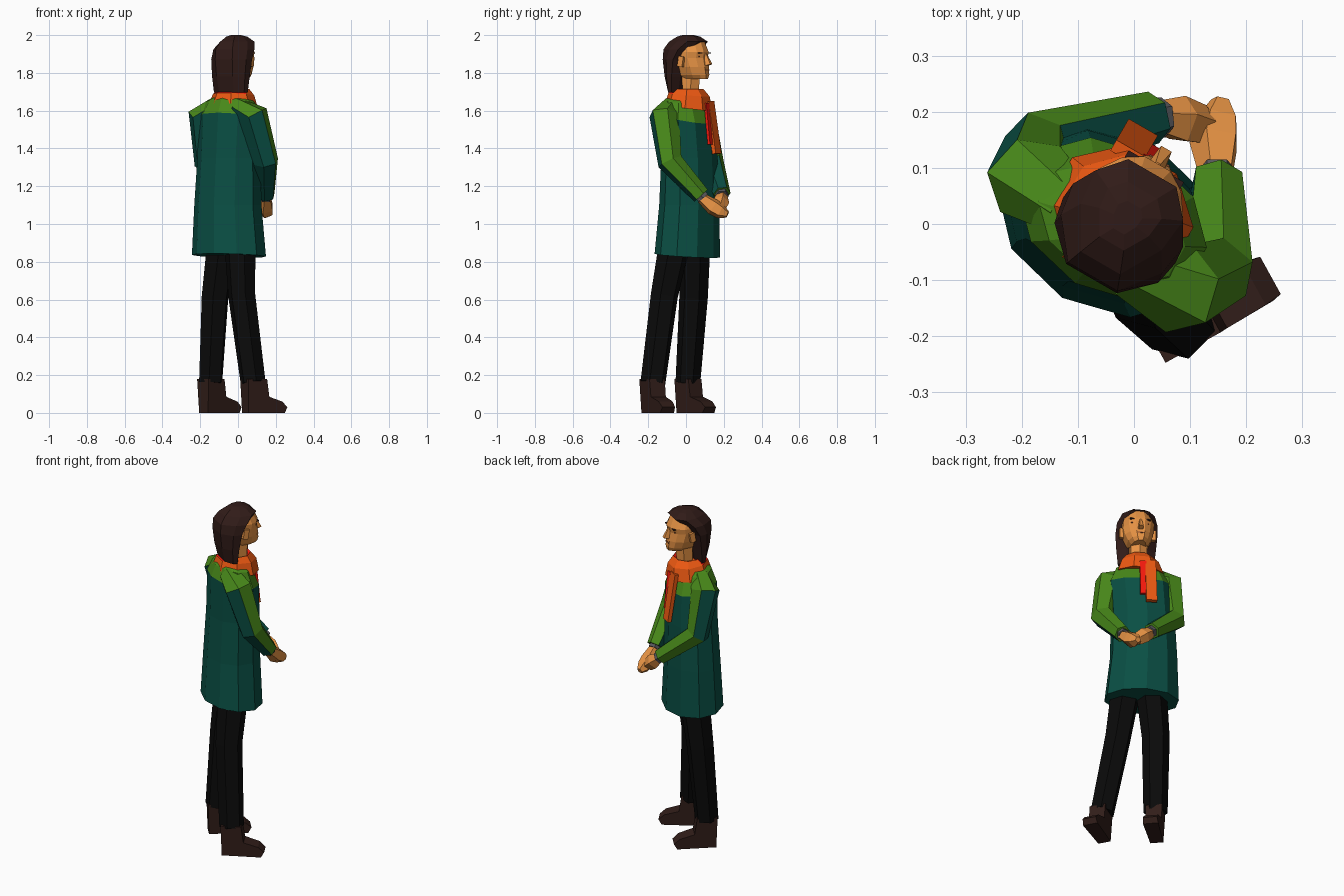
import bpy, bmesh
from math import sin, cos, pi, radians
from mathutils import Vector, Matrix

if "Cube" in bpy.data.objects:
    bpy.data.objects.remove(bpy.data.objects["Cube"])

TURN = Matrix.Rotation(radians(-30), 4, 'Z')   # the body faces back-right


def L(x, y, z):
    return TURN @ Vector((x, y, z))            # body frame: +y forward, +x right hand


def mat(name, r, g, b):
    m = bpy.data.materials.new(name)
    m.diffuse_color = (r, g, b, 1)
    m.use_nodes = True
    m.node_tree.nodes["Principled BSDF"].inputs["Base Color"].default_value = m.diffuse_color
    return m


TEAL = mat("teal", .003, .078, .058)
GREEN = mat("green", .065, .25, .01)
ORANGE = mat("orange", .85, .1, .006)
RED = mat("red", .95, .01, .004)
SKIN = mat("skin", .82, .3, .06)
LIP = mat("dark_skin", .25, .07, .025)
HAIR = mat("hair", .03, .011, .009)
BLACK = mat("black", .003, .003, .003)
BOOT = mat("boot", .032, .013, .01)
GREY = mat("grey", .1, .1, .11)


def loft(name, rings, mats, pick=None):
    """Skin a list of equal-length rings, cap both ends, colour faces by pick()."""
    bm = bmesh.new()
    vs = [[bm.verts.new(p) for p in r] for r in rings]
    n = len(rings[0])
    for a, b in zip(vs, vs[1:]):
        for i in range(n):
            j = (i + 1) % n
            bm.faces.new((a[i], a[j], b[j], b[i]))
    bm.faces.new(vs[0])
    bm.faces.new(vs[-1])
    bmesh.ops.recalc_face_normals(bm, faces=bm.faces)
    if pick:
        for f in bm.faces:
            f.normal_update()
            f.material_index = pick(f.calc_center_median(), f.normal)
    me = bpy.data.meshes.new(name)
    bm.to_mesh(me)
    bm.free()
    for m in mats:
        me.materials.append(m)
    ob = bpy.data.objects.new(name, me)
    bpy.context.collection.objects.link(ob)
    return ob


def tube(name, pts, radii, mats, n=6, pick=None):
    """Faceted limb along a path, with a twist-free frame."""
    P = [Vector(p) for p in pts]
    t = [(P[min(i + 1, len(P) - 1)] - P[max(i - 1, 0)]).normalized() for i in range(len(P))]
    q = t[0].to_track_quat('Z', 'Y')
    rings = []
    for i, (p, r) in enumerate(zip(P, radii)):
        if i:
            q = t[i - 1].rotation_difference(t[i]) @ q
        rings.append([p + q @ Vector((r * cos(2 * pi * k / n), r * sin(2 * pi * k / n), 0))
                      for k in range(n)])
    return loft(name, rings, mats, pick)


def oval(cx, cy, z, a, b, n=10, slope=0):
    """Horizontal ring; slope lowers it toward the front."""
    ring = []
    for k in range(n):
        t = 2 * pi * (k + .5) / n
        ring.append(L(cx + a * cos(t), cy + b * sin(t), z - slope * sin(t)))
    return ring


def box(name, c, size, m, tilt=0):
    """Small block placed in the body frame."""
    c, (sx, sy, sz) = Vector(c), size
    rings = []
    for z in (-sz / 2, sz / 2):
        rings.append([L(*(c + Matrix.Rotation(tilt, 3, 'X') @ Vector((x * sx / 2, y * sy / 2, z))))
                      for x, y in ((-1, -1), (1, -1), (1, 1), (-1, 1))])
    return loft(name, rings, [m])


# Coat with green yoke (last value slopes the ring toward the front)
coat = [(-.045, -.018, .832, .208, .16, .012), (-.055, -.012, 1.1, .188, .148, 0),
        (-.05, -.008, 1.35, .178, .138, 0), (-.038, -.012, 1.56, .18, .132, .03),
        (-.034, -.02, 1.645, .14, .1, .012), (-.032, -.015, 1.68, .085, .075, 0)]
loft("coat", [oval(cx, cy, z, a, b, 10, s) for cx, cy, z, a, b, s in coat], [TEAL, GREEN],
     lambda c, n: int(c.z > 1.56))

# Legs
tube("right_leg", [(.08, -.175, .16), (.02, -.115, .62), (.01, -.06, .9)],
     [.068, .074, .085], [BLACK])
tube("left_leg", [(-.145, .01, .16), (-.122, .04, .61), (-.085, .045, .9)],
     [.066, .076, .085], [BLACK])

# Boots: side profile given as (along, height, half width)
BOOT_PROFILE = [(-.05, 0, .036), (.165, 0, .042), (.183, .03, .038), (.15, .06, .042),
                (.07, .085, .045), (.056, .18, .046), (-.056, .18, .046)]


def boot(name, ox, oy, dx, dy):
    d, o = Vector((dx, dy, 0)).normalized(), Vector((ox, oy, 0))
    side = Vector((-d.y, d.x, 0))
    loft(name, [[o + d * u + side * w * s + Vector((0, 0, z)) for u, z, w in BOOT_PROFILE]
                for s in (-1, 1)], [BOOT])


boot("right_boot", .083, -.18, .87, .48)
boot("left_boot", -.144, .01, .75, .65)


# Sleeves: green toward the back-right, teal elsewhere
def sleeve_colour(c, n):
    return int(c.z > 1.61 or (n.x + n.y) * .7 > .2 and n.z < .6)


tube("right_sleeve", [(-.01, -.075, 1.62), (.08, -.115, 1.575), (.148, -.085, 1.33), (.148, .08, 1.15)],
     [.055, .082, .068, .048], [TEAL, GREEN], 6, sleeve_colour)
tube("left_sleeve", [(-.115, .03, 1.62), (-.185, .08, 1.575), (-.172, .135, 1.33), (.035, .19, 1.16)],
     [.055, .08, .066, .047], [TEAL, GREEN], 6, sleeve_colour)

# Cuffs and clasped hands
tube("right_cuff", [(.148, .07, 1.16), (.148, .092, 1.137)], [.036, .036], [GREY])
tube("left_cuff", [(.02, .187, 1.17), (.052, .19, 1.147)], [.036, .036], [GREY])
tube("right_hand", [(.148, .08, 1.14), (.145, .145, 1.09), (.15, .185, 1.065), (.155, .22, 1.05)],
     [.03, .046, .04, .018], [SKIN], 5)
tube("left_hand", [(.04, .19, 1.15), (.085, .185, 1.115), (.12, .175, 1.085), (.145, .165, 1.065)],
     [.03, .044, .038, .018], [SKIN], 5)

# Scarf collar with red lining, and hanging ends
scarf = [(-.03, .0, 1.62, .135, .125, .02), (-.028, .002, 1.685, .11, .11, .01),
         (-.025, .005, 1.715, .08, .075, 0), (-.025, .008, 1.7, .055, .055, 0)]
loft("scarf_collar", [oval(cx, cy, z, a, b, 8, s) for cx, cy, z, a, b, s in scarf],
     [ORANGE, RED], lambda c, n: int(c.z > 1.702))
box("scarf_end", (-.072, .125, 1.51), (.06, .022, .28), ORANGE, radians(9))
box("scarf_end_under", (-.03, .121, 1.53), (.035, .014, .22), RED, radians(6))

# Neck
loft("neck", [oval(-.02, .015, 1.66, .05, .048, 6), oval(-.02, .02, 1.82, .054, .056, 6)], [SKIN])

# Face: (height, half width, front depth, back depth)
CX = -.017
rings = []
for z, w, f, back in [(1.768, .04, .118, .02), (1.79, .06, .122, -.02), (1.83, .077, .118, -.03),
                      (1.88, .085, .108, -.03), (1.91, .087, .114, -.03), (1.965, .07, .092, -.02)]:
    half = [(.3, f), (.7, f - .022), (1, f - .06), (1, back)]
    rings.append([L(CX + w * u, y, z) for u, y in half] +
                 [L(CX - w * u, y, z) for u, y in reversed(half)])
loft("face", rings, [SKIN])

# Nose, brows, eyes, ears, mouth
nose = [(1.838, .02, .118), (1.846, .018, .145), (1.9, .008, .116)]
loft("nose", [[L(CX - w, .09, z), L(CX + w, .09, z), L(CX + w * .6, y, z), L(CX - w * .6, y, z)]
              for z, w, y in nose], [SKIN])
box("mouth", (CX, .116, 1.815), (.04, .012, .006), LIP)
for s, side in ((1, "right"), (-1, "left")):
    box(side + "_brow", (CX + s * .038, .102, 1.906), (.038, .014, .005), HAIR)
    box(side + "_eye", (CX + s * .038, .094, 1.886), (.022, .012, .006), LIP)
    box(side + "_ear", (CX + s * .089, .012, 1.86), (.022, .03, .055), SKIN, radians(-10))

# Hair: (height, half width, back depth, front edge)
rings = []
for z, w, b, f in [(1.695, .1, -.092, -.025), (1.78, .109, -.112, -.01), (1.87, .116, -.122, .01),
                   (1.925, .113, -.118, .05), (1.965, .09, -.09, .095), (1.992, .055, -.05, .06),
                   (2.0, .025, -.025, .03)]:
    half = [(.55, f), (1, f - .25 * (f - b)), (.92, b + .4 * (f - b)), (.45, b)]
    rings.append([L(CX + w * u, y, z) for u, y in half] +
                 [L(CX - w * u, y, z) for u, y in reversed(half)])
loft("hair", rings, [HAIR])
